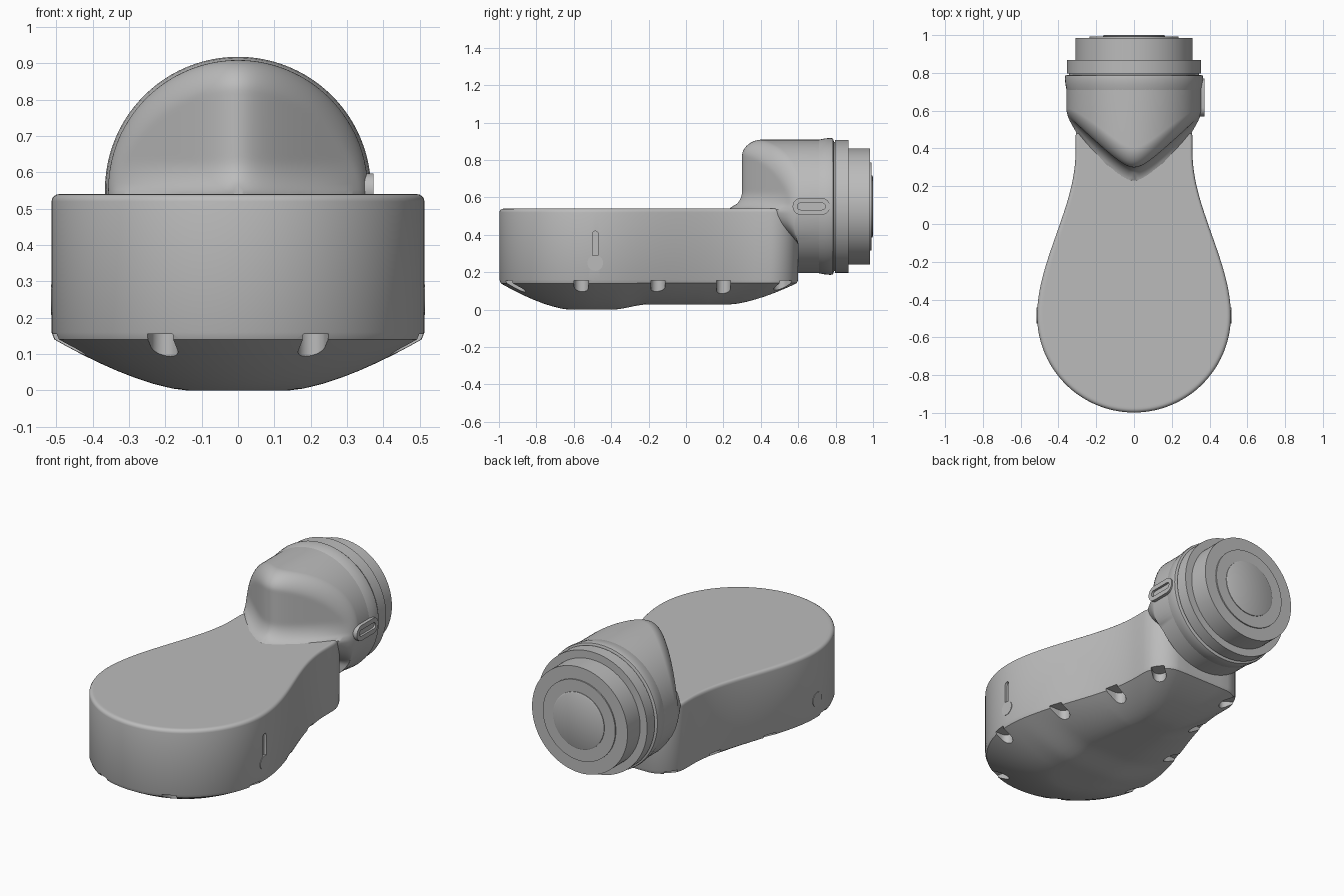
import bpy, bmesh, math
from math import sin, cos, pi, sqrt
from mathutils import Matrix, Vector

if "Cube" in bpy.data.objects:
    bpy.data.objects.remove(bpy.data.objects["Cube"], do_unlink=True)

grey = bpy.data.materials.new("plain_grey")
grey.use_nodes = True
colour = (0.5, 0.5, 0.5, 1)
grey.diffuse_color = colour
grey.node_tree.nodes["Principled BSDF"].inputs["Base Color"].default_value = colour

AXIS_Z, BARREL_R = 0.552, 0.357
WIDE, NARROW, CENTRE_Y, REAR_Y = 0.513, 0.31, -0.485, 0.6


def clamp(v, a=0.0, b=1.0):
    return max(a, min(b, v))


def smooth(t):
    t = clamp(t)
    return t * t * (3 - 2 * t)


def finish(name, bm, angle=32):
    bmesh.ops.recalc_face_normals(bm, faces=bm.faces)
    mesh = bpy.data.meshes.new(name)
    bm.to_mesh(mesh)
    bm.free()
    mesh.materials.append(grey)
    ob = bpy.data.objects.new(name, mesh)
    bpy.context.collection.objects.link(ob)
    shade(ob, angle)
    return ob


def shade(ob, angle=32):
    bpy.ops.object.select_all(action='DESELECT')
    ob.select_set(True)
    bpy.context.view_layer.objects.active = ob
    bpy.ops.object.shade_smooth_by_angle(angle=math.radians(angle))


def bridge(bm, a, b):
    n = len(a)
    for i in range(n):
        j = (i + 1) % n
        bm.faces.new((a[i], a[j], b[j], b[i]))


def cut(ob, cutter):
    mod = ob.modifiers.new("cut", 'BOOLEAN')
    mod.operation, mod.solver, mod.object = 'DIFFERENCE', 'EXACT', cutter
    bpy.context.view_layer.objects.active = ob
    bpy.ops.object.modifier_apply(modifier=mod.name)
    bpy.data.objects.remove(cutter, do_unlink=True)


def stadium(bm, length, width, depth, matrix):
    """Rounded bar: long along local x, extruded along local z."""
    r, h = width / 2, length / 2 - width / 2
    ring = []
    for side in (1, -1):
        for k in range(13):
            a = -pi / 2 + pi * k / 12
            ring.append((side * (h + r * cos(a)), side * r * sin(a)))
    if h < 0.001:
        ring = [(r * cos(pi * k / 16), r * sin(pi * k / 16)) for k in range(32)]
    low, high = [[bm.verts.new(matrix @ Vector((x, y, z))) for x, y in ring] for z in (0, depth)]
    bridge(bm, low, high)
    bm.faces.new(low[::-1])
    bm.faces.new(high)


# Body plan: round front, tapering neck, rounded rear
def wall_x(y):
    return NARROW + (WIDE - NARROW) * (1 - smooth((y - CENTRE_Y) / 0.86))


half = []
for k in range(32):
    a = (k + 0.5) / 32 * pi / 2
    half.append((WIDE * sin(a), CENTRE_Y - WIDE * cos(a)))
half += [(wall_x(y), y) for y in [CENTRE_Y + 0.93 * k / 36 for k in range(36)]]
for k in range(14):
    a = k / 14 * pi / 2
    half.append((0.16 + 0.15 * cos(a), 0.45 + 0.15 * sin(a)))
half += [(0.12, REAR_Y), (0.03, REAR_Y)]
outline = half + [(-x, y) for x, y in reversed(half)]


def body_ring(bm, scale, height):
    ring = []
    for x, y in outline:
        c = clamp(y, CENTRE_Y, 0.1)
        yy = c + scale * (y - c)
        z = height(yy) if callable(height) else height
        ring.append(bm.verts.new((x * scale, yy, z)))
    return ring


def cap(bm, ring):
    n = len(ring)
    for i in range(n // 2 - 1):
        bm.faces.new((ring[i], ring[i + 1], ring[n - 2 - i], ring[n - 1 - i]))


def belly(scale):
    g = clamp((scale - 0.27) / 0.73) ** 1.5

    def height(y):
        floor = 0.028 * smooth((y + 0.4) / 0.2)
        return floor + (0.145 - floor) * g
    return height


bm = bmesh.new()
rings = [body_ring(bm, s, belly(s)) for s in (0.05, 0.15, 0.27, 0.35, 0.45, 0.55, 0.65, 0.75, 0.85, 0.93, 0.985)]
rings.append(body_ring(bm, 1, 0.16))
for k in range(5):
    a = k / 4 * pi / 2
    rings.append(body_ring(bm, 1 - 0.04 * (1 - cos(a)), 0.52 + 0.02 * sin(a)))
rings.append(body_ring(bm, 0.94, 0.54))
for a, b in zip(rings, rings[1:]):
    bridge(bm, a, b)
cap(bm, rings[0])
cap(bm, rings[-1])
body = finish("body", bm)

# Vent notches around the lower rim, each pointing along the wall normal
bm = bmesh.new()
for side in (1, -1):
    spots = [(0.215, -0.95, 0.22, -0.98)]
    spots += [(wall_x(y), y, 1, 0) for y in (-0.56, -0.15, 0.2)]
    spots.append((0.285, 0.54, 0.8, 0.6))
    for x, y, nx, ny in spots:
        turn = math.atan2(ny, nx * side)
        place = Matrix.Translation((x * side, y, -0.1)) @ Matrix.Rotation(turn, 4, 'Z')
        stadium(bm, 0.19, 0.075, 0.255, place)
cut(body, finish("notch_cutter", bm))

# Keyhole slot on one side
bm = bmesh.new()
facing = Matrix.Rotation(pi / 2, 4, 'Y')
stadium(bm, 0.16, 0.03, 0.05, Matrix.Translation((WIDE - 0.015, -0.485, 0.34)) @ facing)
cut(body, finish("slot_cutter", bm))
shade(body)

# Round buttons set in both side walls
for side, name in ((1, "left_button"), (-1, "right_button")):
    bm = bmesh.new()
    spot = Matrix.Translation((side * (WIDE - 0.003) - 0.005, -0.485, 0.25))
    stadium(bm, 0.084, 0.084, 0.01, spot @ facing)
    finish(name, bm)


# Hump: a wedge-shaped nose blended into the round barrel
def nose_y(x, z, depth):
    y = 0.3 + 0.95 * (sqrt(x * x + 0.0049) - 0.07)
    r = 0.02 + 0.085 * clamp((z - AXIS_Z) / BARREL_R)
    if depth < r:
        y += r - sqrt(max(0, r * r - (r - depth) ** 2))
    u = 1 - clamp((z - 0.535) / 0.1)
    y -= 0.1 * (1 - sqrt(1 - u * u)) * (1 - (x / BARREL_R) ** 4)
    return y + (REAR_Y - y) * smooth((0.54 - z) / 0.2)


bm = bmesh.new()
SEG = 112
previous = None
for k in range(1, 37):
    rho = BARREL_R * sin(k / 36 * pi / 2)
    ring = []
    for i in range(SEG):
        a = 2 * pi * i / SEG
        x, z = rho * cos(a), AXIS_Z + rho * sin(a)
        ring.append(bm.verts.new((x, nose_y(x, z, BARREL_R - rho), z)))
    if previous:
        bridge(bm, previous, ring)
    else:
        bm.faces.new(ring)
    previous = ring
back = [bm.verts.new((v.co.x, 0.74, v.co.z)) for v in previous]
bridge(bm, previous, back)
bm.faces.new(back)
finish("hump", bm, 40)


# Turned parts along the barrel axis
def lathe(name, profile):
    bm = bmesh.new()
    loops = [[bm.verts.new((r * cos(2 * pi * i / 96), y, AXIS_Z + r * sin(2 * pi * i / 96)))
              for i in range(96)] for y, r in profile]
    for a, b in zip(loops, loops[1:]):
        bridge(bm, a, b)
    bm.faces.new(loops[0])
    bm.faces.new(loops[-1])
    return finish(name, bm)


lathe("barrel_rim", [(0.69, 0.35), (0.71, 0.357), (0.74, 0.363), (0.77, 0.366), (0.785, 0.364), (0.79, 0.35)])
lathe("collar", [(0.78, 0.345), (0.797, 0.345), (0.797, 0.355), (0.868, 0.355)])
lathe("connector", [(0.86, NARROW), (0.985, NARROW)])
lathe("outer_plate", [(0.98, 0.235), (0.992, 0.235)])
lathe("inner_plate", [(0.985, 0.165), (0.996, 0.165), (1.0, 0.158)])

# Side clip with a recessed slot
across = facing @ Matrix.Rotation(pi / 2, 4, 'Z')
bm = bmesh.new()
stadium(bm, 0.2, 0.09, 0.07, Matrix.Translation((0.303, 0.67, AXIS_Z)) @ across)
clip = finish("side_clip", bm)
bm = bmesh.new()
stadium(bm, 0.15, 0.036, 0.05, Matrix.Translation((0.36, 0.67, AXIS_Z)) @ across)
cut(clip, finish("clip_cutter", bm))
shade(clip)
